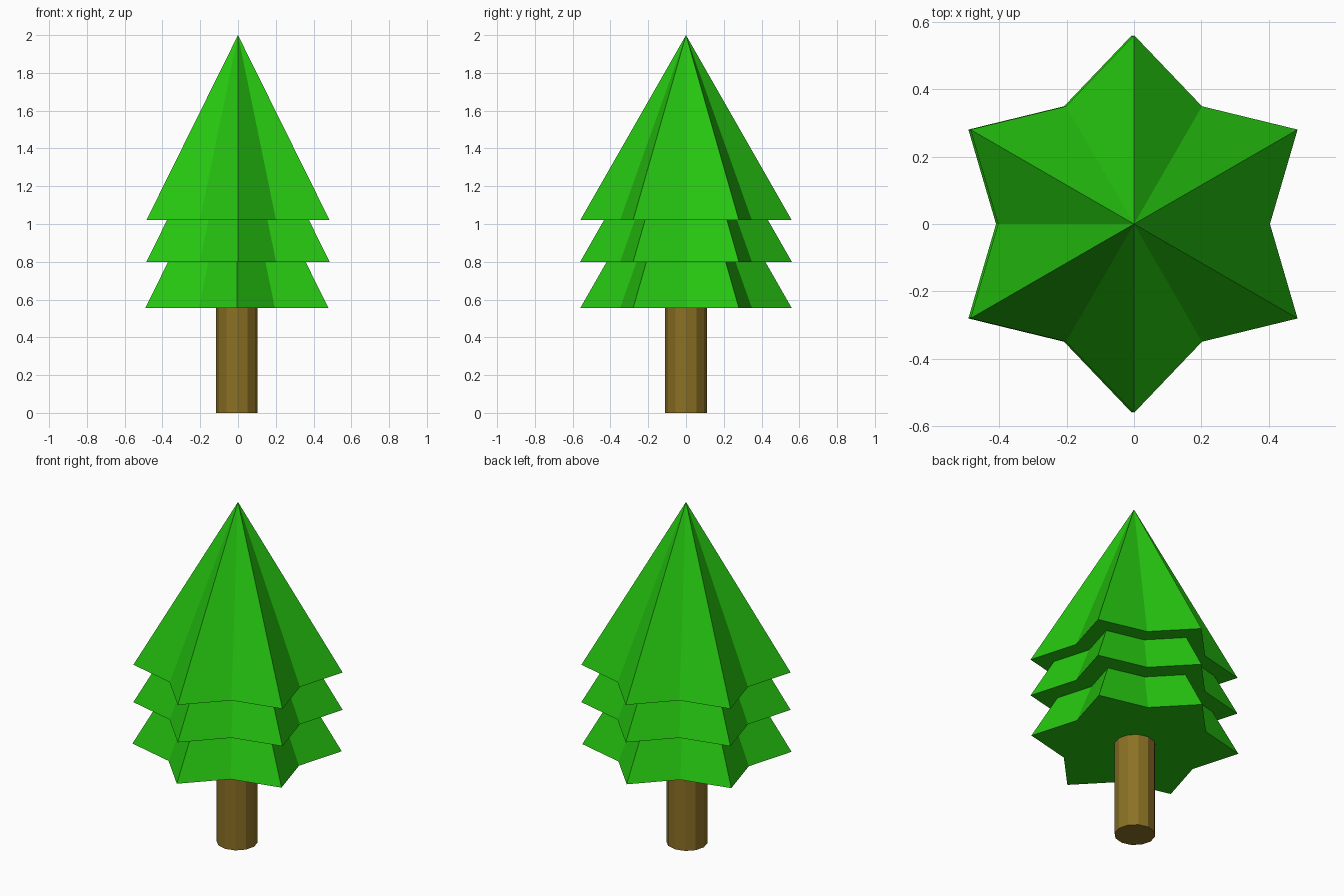
import bpy
import bmesh
from math import sin, cos, radians

if "Cube" in bpy.data.objects:
    bpy.data.objects.remove(bpy.data.objects["Cube"], do_unlink=True)


def make_material(name, color):
    mat = bpy.data.materials.new(name)
    mat.use_nodes = True
    mat.diffuse_color = color
    mat.node_tree.nodes["Principled BSDF"].inputs["Base Color"].default_value = color
    return mat


def make_object(name, bm, mat, location):
    bmesh.ops.recalc_face_normals(bm, faces=bm.faces)
    mesh = bpy.data.meshes.new(name)
    bm.to_mesh(mesh)
    bm.free()
    mesh.materials.append(mat)
    obj = bpy.data.objects.new(name, mesh)
    obj.location = location
    bpy.context.collection.objects.link(obj)
    return obj


def star_tier(name, x, z, mat, outer=0.56, inner=0.403, height=0.98, points=6):
    """Star-based pyramid with a flat underside."""
    bm = bmesh.new()
    ring = []
    for i in range(points * 2):
        angle = radians(90 + i * 180 / points)
        radius = inner if i % 2 else outer
        ring.append(bm.verts.new((radius * cos(angle), radius * sin(angle), 0)))
    apex = bm.verts.new((0, 0, height))
    for a, b in zip(ring, ring[1:] + ring[:1]):
        bm.faces.new((a, b, apex))
    bm.faces.new(ring[::-1])
    return make_object(name, bm, mat, (x, 0, z))


green = make_material("leaf green", (0.019, 0.56, 0.005, 1))
brown = make_material("bark brown", (0.26, 0.165, 0.018, 1))

# Foliage: three overlapping star-shaped tiers
star_tier("lower_foliage", -0.006, 0.555, green)
star_tier("middle_foliage", 0, 0.80, green)
star_tier("top_foliage", 0, 1.02, green)

# Trunk
trunk_height = 0.6
bm = bmesh.new()
bmesh.ops.create_cone(bm, cap_ends=True, segments=12, radius1=0.11,
                      radius2=0.11, depth=trunk_height)
make_object("trunk", bm, brown, (-0.006, 0, trunk_height / 2))
